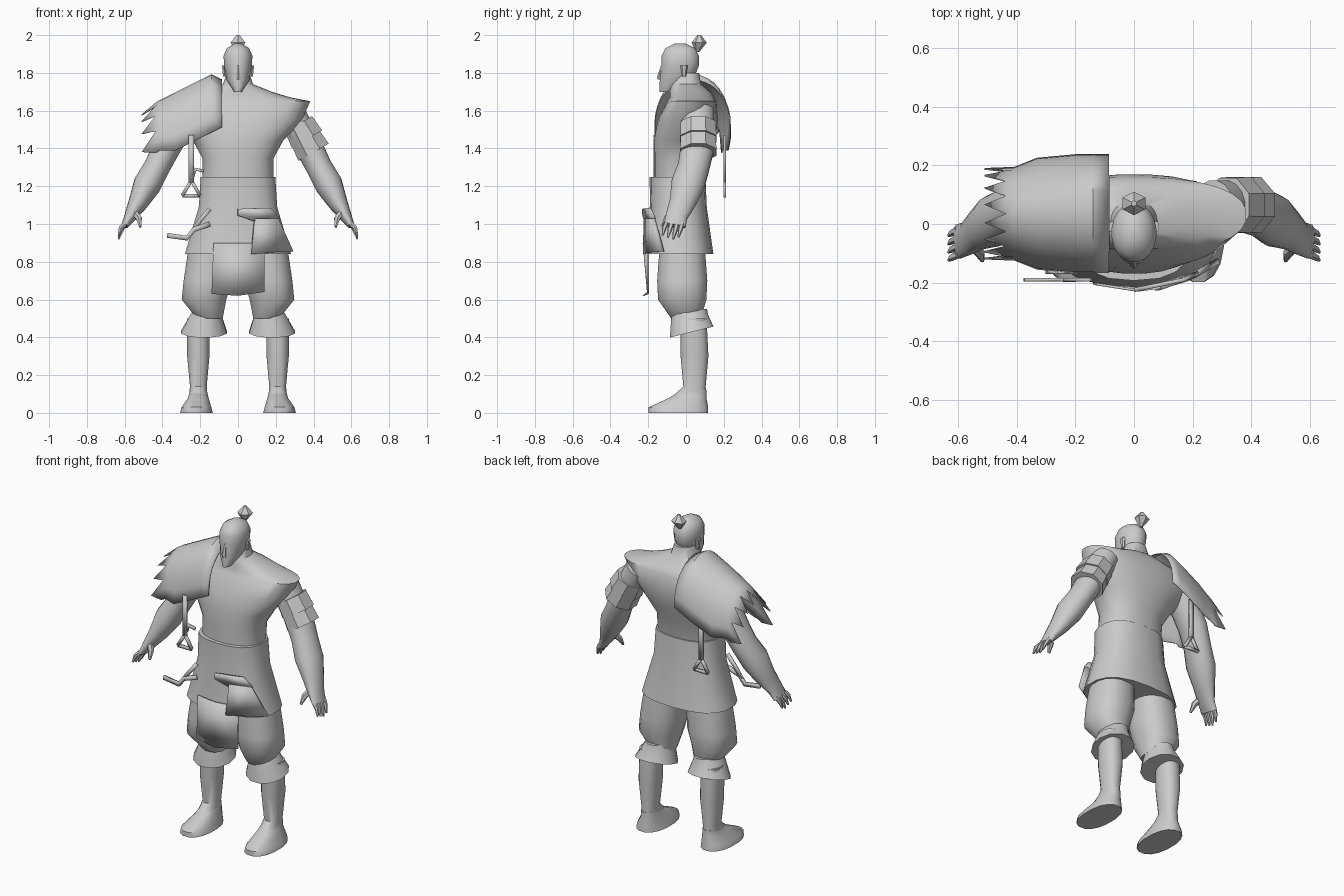
import bpy, bmesh, math
from mathutils import Vector

default_cube = bpy.data.objects.get("Cube")
if default_cube:
    bpy.data.objects.remove(default_cube, do_unlink=True)

grey_colour = (.6, .6, .6, 1)
grey = bpy.data.materials.new("plain_grey")
grey.use_nodes = True
grey.diffuse_color = grey_colour
grey.node_tree.nodes["Principled BSDF"].inputs["Base Color"].default_value = grey_colour


def finish(name, bm, angle, thickness=0):
    """Turn a bmesh into a shaded object, thickened when it is a sheet."""
    bmesh.ops.recalc_face_normals(bm, faces=bm.faces)
    mesh = bpy.data.meshes.new(name)
    bm.to_mesh(mesh)
    bm.free()
    mesh.materials.append(grey)
    part = bpy.data.objects.new(name, mesh)
    bpy.context.scene.collection.objects.link(part)
    if thickness:
        solidify = part.modifiers.new("Thickness", "SOLIDIFY")
        solidify.thickness = thickness
        solidify.offset = 0
    bpy.ops.object.select_all(action="DESELECT")
    part.select_set(True)
    bpy.context.view_layer.objects.active = part
    bpy.ops.object.shade_smooth_by_angle(angle=math.radians(angle))


def bridge(bm, rings, closed):
    """Join neighbouring rings of points with quads and return the rings."""
    rows = [[bm.verts.new(point) for point in ring] for ring in rings]
    for lower, upper in zip(rows, rows[1:]):
        lower_edge, upper_edge = list(lower), list(upper)
        if closed:
            lower_edge.append(lower[0])
            upper_edge.append(upper[0])
        for a, b, c, d in zip(lower_edge, lower_edge[1:], upper_edge[1:], upper_edge):
            bm.faces.new((a, b, c, d))
    return rows


def tube(name, path, sides=16, mirror=1, level=True, power=2.3, angle=45, tilt=0):
    """Path rows: x, y, z, half width, half depth. Rings lie level or square to the path."""
    centres = [Vector(row[:3]) for row in path]
    rings = []
    for k, (centre, row) in enumerate(zip(centres, path)):
        across, back = Vector((1, 0, 0)), Vector((0, 1, 0))
        if not level:
            along = (centres[min(k + 1, len(path) - 1)] - centres[max(k - 1, 0)]).normalized()
            back = (back - along * along.y).normalized()
            across = back.cross(along)
        ring = []
        for i in range(sides):
            turn = math.tau * (i + .5) / sides
            c, s = math.cos(turn), math.sin(turn)
            c = math.copysign(abs(c) ** (2 / power), c)
            s = math.copysign(abs(s) ** (2 / power), s)
            point = centre + across * c * row[3] + back * s * row[4]
            if k == len(path) - 1:
                point.z += tilt * point.y
            point.x *= mirror
            ring.append(point)
        rings.append(ring)
    bm = bmesh.new()
    rows = bridge(bm, rings, True)
    bm.faces.new(rows[0])
    bm.faces.new(rows[-1])
    finish(name, bm, angle)


def front_plate(name, outline, thickness):
    """Flat cloth piece that follows the round front of the skirt."""
    bm = bmesh.new()
    bm.faces.new([bm.verts.new((x, 1.2 * x * x - .225, z)) for x, z in outline])
    finish(name, bm, 30, thickness)


def strip(name, path, y, width):
    """Narrow flat strip along x, z points in an upright plane."""
    edges = [[], []]
    for k, (x, z) in enumerate(path):
        before, after = path[max(k - 1, 0)], path[min(k + 1, len(path) - 1)]
        along = (Vector(after) - Vector(before)).normalized() * width / 2
        edges[0].append((x - along.y, y, z + along.x))
        edges[1].append((x + along.y, y, z - along.x))
    bm = bmesh.new()
    bridge(bm, edges, False)
    finish(name, bm, 30, .012)


# Torso with wide pointed shoulders, and the flared skirt of the tunic
tube("torso", [
    (0, -.04, 1.2, .19, .13), (0, -.03, 1.35, .19, .14), (0, -.01, 1.44, .24, .16),
    (0, .01, 1.55, .34, .16), (0, .03, 1.65, .385, .13), (0, .03, 1.67, .28, .12),
    (0, .02, 1.7, .18, .11), (0, 0, 1.74, .08, .08), (0, 0, 1.8, .06, .07)], sides=28)
tube("skirt", [
    (0, -.035, .84, .285, .18), (0, -.04, 1.09, .21, .15), (0, -.045, 1.25, .2, .148)],
    sides=18, power=2.5)

# Head, nose, ears and topknot
tube("head", [
    (0, -.1, 1.7, .02, .04), (0, -.05, 1.76, .06, .09), (0, -.03, 1.84, .075, .1),
    (0, -.03, 1.89, .077, .1), (0, -.03, 1.93, .06, .08), (0, -.03, 1.955, .02, .03)],
    sides=20, power=2.1)
tube("nose", [(0, -.13, 1.765, .015, .02), (0, -.13, 1.78, .015, .023),
              (0, -.12, 1.84, .007, .012)], sides=6)
tube("topknot", [(0, .06, 1.91, .01, .01), (0, .07, 1.96, .045, .04),
                 (0, .07, 2, .01, .01)], sides=6, power=2, angle=20)

for side in (1, -1):
    tube("ear", [(.07, -.01, 1.78, .01, .01), (.075, -.01, 1.84, .012, .02)],
         sides=6, mirror=side)

    # Loose trousers, flared cuffs, shins and feet
    tube("trouser_leg", [
        (.15, 0, .5, .07, .08), (.18, -.02, .6, .12, .13), (.16, -.02, .7, .13, .135),
        (.14, -.02, .9, .12, .12)], mirror=side)
    tube("cuff", [
        (.165, .02, .55, .07, .095), (.17, .02, .52, .085, .1), (.18, .03, .42, .125, .12)],
        sides=12, mirror=side, power=2, tilt=.25)
    tube("shin", [
        (.21, .04, .5, .06, .07), (.21, .045, .3, .06, .075), (.21, .045, .14, .045, .06),
        (.21, .02, .09, .05, .09)], mirror=side)
    tube("foot", [
        (.22, -.04, 0, .088, .16), (.22, -.04, .03, .08, .16), (.21, .01, .08, .055, .1),
        (.21, .04, .12, .045, .07)], mirror=side)

    # Arms and hands
    tube("arm", [
        (.27, .06, 1.6, .08, .09), (.38, .06, 1.4, .075, .09), (.43, .04, 1.3, .07, .085),
        (.48, .01, 1.21, .075, .09), (.53, -.02, 1.11, .052, .07),
        (.57, -.05, 1.04, .033, .058), (.6, -.06, .99, .018, .06)],
        mirror=side, level=False, power=2)
    for k in range(4):
        y = -.02 - .028 * k
        tip = .92 + .01 * abs(k - 1)
        tube("finger", [(.6, y, 1, .014, .014), (.62, y - .01, tip + .04, .012, .012),
                        (.632, y - .02, tip, .005, .005)], sides=6, mirror=side, level=False)
    tube("thumb", [(.555, -.07, 1.07, .02, .02), (.525, -.1, 1.03, .017, .017),
                   (.517, -.125, .985, .007, .007)], sides=6, mirror=side, level=False)

# Two overlapping bands on the left upper arm
for k, name in enumerate(("upper_arm_band", "lower_arm_band")):
    start = Vector((.32, .065, 1.53)) + k * Vector((.035, 0, -.07))
    end = start + Vector((.045, 0, -.08))
    tube(name, [(*start, .09, .1), (*end, .1, .104)], sides=8, level=False, power=2, angle=20)

# Mantle arched over the right shoulder, ending in ragged points
arches = []
for x in (-.085, -.14, -.2, -.33, -.41):
    crest = 1.79 - .5 * abs(x + .14)
    hem = 1.39 + .5 * max(0, x + .33)
    reach = .2 - .4 * max(0, -.3 - x)
    arch = []
    for i in range(17):
        turn = math.pi * i / 16
        rise = (crest - hem) * math.sin(turn) ** .85
        arch.append(Vector((x, .035 - reach * math.cos(turn), hem + rise)))
    arches.append(arch)
spike, notch = Vector((-.1, 0, -.075)), Vector((-.025, 0, -.015))
arches.append([point + (spike if i % 2 else notch) for i, point in enumerate(arches[-1])])
mantle = bmesh.new()
bridge(mantle, arches, False)
finish("shoulder_mantle", mantle, 40, .006)

# Hanging straps with triangular loops, in front and behind
for y in (-.165, .205):
    strip("strap", [(-.247, 1.47), (-.247, 1.22)], y, .028)
    corners = [(-.247, 1.23), (-.295, 1.15), (-.2, 1.15)]
    for k, corner in enumerate(corners):
        strip("strap_loop", [corners[k - 1], corner], y, .018)
strip("strap_hook", [(-.24, 1.25), (-.225, 1.29), (-.18, 1.28)], -.16, .018)

# Curved hook at the hip
strip("hip_hook", [(-.375, .94), (-.27, .925), (-.235, .97), (-.15, 1)], -.19, .026)
strip("hip_hook_prong", [(-.25, .95), (-.2, 1.02), (-.15, 1.08)], -.19, .022)

# Cloth pieces on the front of the skirt
front_plate("front_flap", [(-.13, .9), (0, .9), (.14, .9), (.14, .64), (0, .62), (-.14, .63)], .009)
front_plate("pouch", [(.09, 1.03), (.21, 1.03), (.29, .855), (.18, .85), (.07, .84)], .02)
front_plate("sash_fold", [(0, 1.08), (.17, 1.085), (.22, 1.03), (.1, 1.01), (0, 1.045)], .014)
